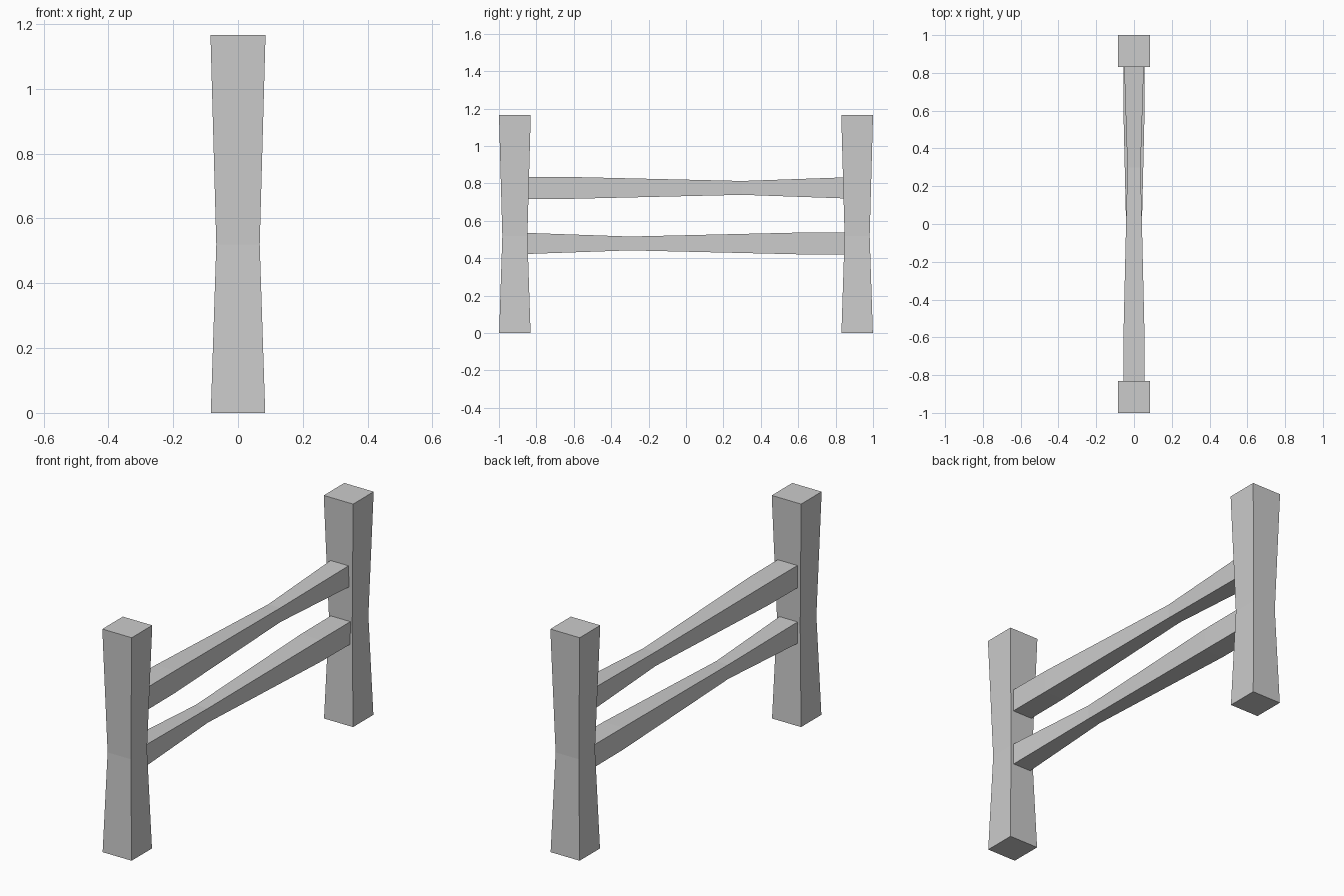
import bpy, bmesh
from mathutils import Vector

if "Cube" in bpy.data.objects:
    bpy.data.objects.remove(bpy.data.objects["Cube"])


def square_beam(name, stations, place):
    """Skin square rings: stations are (distance, half width, half height)."""
    bm = bmesh.new()
    rings = []
    for d, a, b in stations:
        rings.append([bm.verts.new(place(d, u * a, v * b))
                      for u, v in ((-1, -1), (1, -1), (1, 1), (-1, 1))])
    for r, s in zip(rings, rings[1:]):
        for i in range(4):
            j = (i + 1) % 4
            bm.faces.new((r[i], r[j], s[j], s[i]))
    bm.faces.new(rings[0])
    bm.faces.new(rings[-1])
    bmesh.ops.recalc_face_normals(bm, faces=bm.faces)
    mesh = bpy.data.meshes.new(name)
    bm.to_mesh(mesh)
    bm.free()
    obj = bpy.data.objects.new(name, mesh)
    bpy.context.collection.objects.link(obj)
    return obj


# Posts: square, pinched slightly below the middle
post = [(0, 0.084, 0.084), (0.52, 0.067, 0.067), (1.167, 0.085, 0.085)]
for name, y in (("front_post", -0.915), ("back_post", 0.915)):
    square_beam(name, post, lambda d, u, v, y=y: Vector((u, y + v, d)))

# Rails: pinched off-centre, the lower one turned end for end
rail = [(-0.9, 0.057, 0.059), (-0.6, 0.056, 0.058),
        (0.3, 0.035, 0.037), (0.9, 0.054, 0.058)]
for name, z, turn in (("upper_rail", 0.776, 1), ("lower_rail", 0.479, -1)):
    square_beam(name, rail,
                lambda d, u, v, z=z, t=turn: Vector((t * u, t * d, z + v)))
